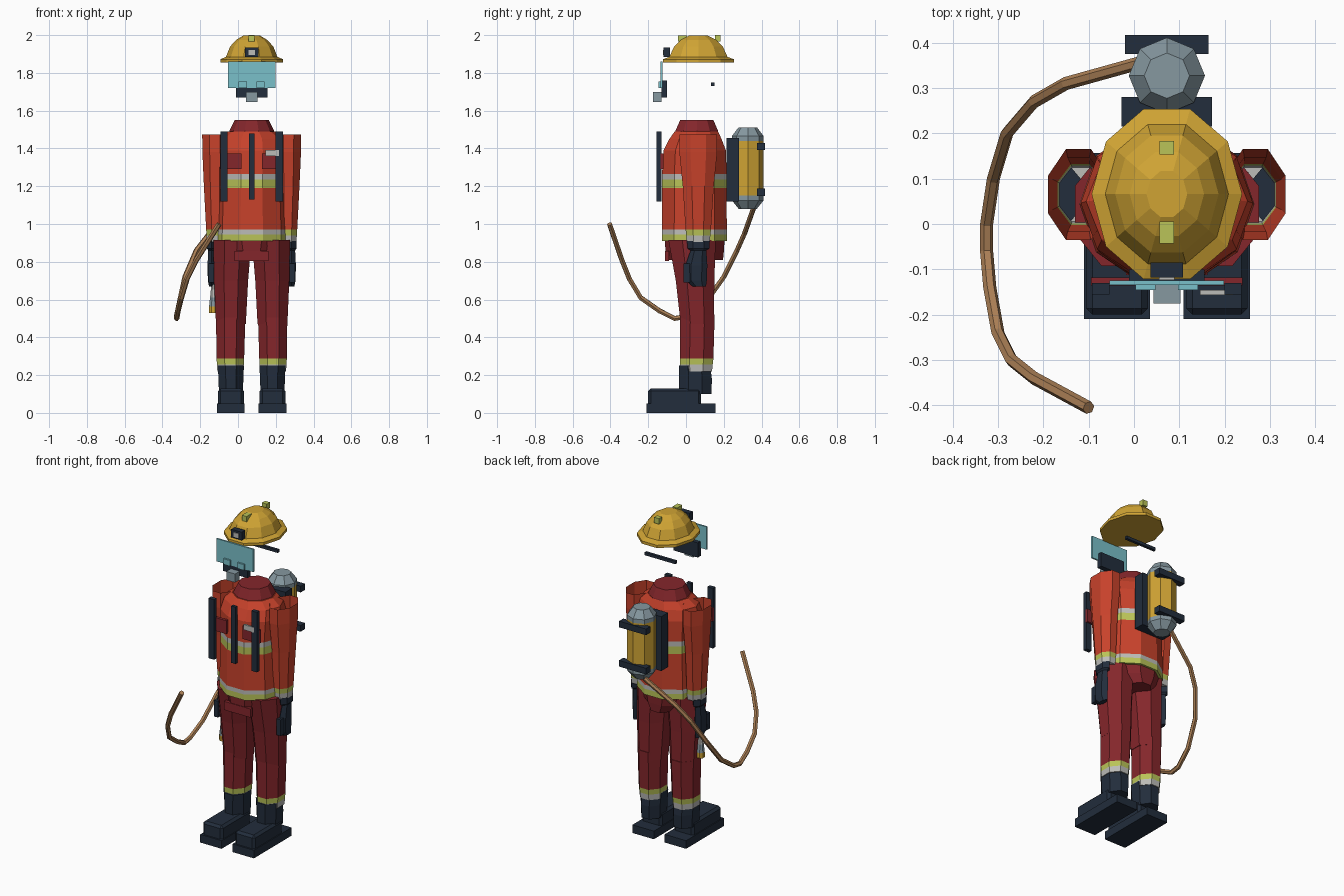
import bpy, bmesh, math

cube = bpy.data.objects.get("Cube")
if cube:
    bpy.data.objects.remove(cube, do_unlink=True)

C = 0.0725  # centre line of the body


def material(name, r, g, b):
    lin = [((v / 255 + 0.055) / 1.055) ** 2.4 for v in (r, g, b)] + [1]
    m = bpy.data.materials.new(name)
    m.use_nodes = True
    m.diffuse_color = lin
    m.node_tree.nodes["Principled BSDF"].inputs["Base Color"].default_value = lin
    return m


ORANGE = material("orange_red_cloth", 200, 66, 43)
RED = material("dark_red_cloth", 132, 38, 43)
NAVY = material("navy_rubber", 34, 45, 60)
YELLOW = material("yellow_shell", 208, 164, 52)
LIME = material("lime_reflector", 186, 196, 88)
SILVER = material("silver_reflector", 188, 188, 184)
STEEL = material("steel_grey", 134, 152, 160)
TEAL = material("teal_visor", 122, 192, 202)
BROWN = material("brown_hose", 172, 128, 86)


def finish(name, bm, mats):
    me = bpy.data.meshes.new(name)
    bm.to_mesh(me)
    bm.free()
    for m in mats:
        me.materials.append(m)
    ob = bpy.data.objects.new(name, me)
    bpy.context.collection.objects.link(ob)
    return ob


def box(name, x, y, z, mat, bevel=0):
    """Box from (min, max) pairs."""
    bm = bmesh.new()
    bmesh.ops.create_cube(bm, size=1)
    for v in bm.verts:
        v.co = [(a + b) / 2 + c * (b - a) for (a, b), c in zip((x, y, z), v.co)]
    ob = finish(name, bm, [mat])
    if bevel:
        mod = ob.modifiers.new("bevel", 'BEVEL')
        mod.width, mod.segments = bevel, 1
    return ob


def loft(name, rings, mats, n=8, turn=0.5, caps=(True, True)):
    """Rings (z, x, y, half_x, half_y) from bottom to top; one material, or one per band."""
    unit = [(math.cos(math.tau * (i + turn) / n), math.sin(math.tau * (i + turn) / n)) for i in range(n)]
    mx, my = max(u[0] for u in unit), max(u[1] for u in unit)
    if not isinstance(mats, list):
        mats = [mats] * (len(rings) - 1)
    slots = list(dict.fromkeys(mats))
    bm = bmesh.new()
    loops = [[bm.verts.new((x + u / mx * rx, y + v / my * ry, z)) for u, v in unit]
             for z, x, y, rx, ry in rings]
    for lo, hi, m in zip(loops, loops[1:], mats):
        for i in range(n):
            j = (i + 1) % n
            bm.faces.new((lo[i], lo[j], hi[j], hi[i])).material_index = slots.index(m)
    if caps[0]:
        bm.faces.new(loops[0][::-1]).material_index = slots.index(mats[0])
    if caps[1]:
        bm.faces.new(loops[-1]).material_index = slots.index(mats[-1])
    return finish(name, bm, slots)


def centred(half):
    return (C - half, C + half)


# Helmet with brim, lamp and top markers
loft("helmet", [(z, C, 0.066, r, r * 1.13) for z, r in
                ((1.855, 0.166), (1.872, 0.166), (1.885, 0.136), (1.94, 0.114), (1.975, 0.082), (1.997, 0.045))],
     YELLOW, n=10, turn=0)
box("helmet_lamp", centred(0.036), (-0.118, -0.085), (1.885, 1.935), NAVY)
box("lamp_lens", centred(0.017), (-0.123, -0.117), (1.895, 1.922), SILVER)
box("front_marker", centred(0.016), (-0.043, 0.005), (1.965, 1.998), LIME)
box("back_marker", centred(0.016), (0.153, 0.183), (1.965, 2.0), LIME)

# Face shield and breathing mask
box("visor", centred(0.126), (-0.135, -0.125), (1.72, 1.86), TEAL)
for s in (-1, 1):
    x = C + s * 0.047
    box("visor_tab", (x - 0.022, x + 0.022), (-0.146, -0.134), (1.72, 1.755), TEAL)
box("mask_body", centred(0.083), (-0.13, -0.1), (1.67, 1.76), NAVY)
box("mask_regulator", centred(0.03), (-0.175, -0.13), (1.645, 1.698), STEEL)
box("mask_strap", centred(0.105), (0.133, 0.15), (1.73, 1.748), NAVY)

# Jacket with reflective bands, collar and hips
loft("jacket", [(z, C, y, rx, ry) for z, y, rx, ry in
                ((0.91, 0.044, 0.193, 0.172), (0.945, 0.044, 0.193, 0.172), (0.97, 0.044, 0.192, 0.172),
                 (1.19, 0.044, 0.184, 0.171), (1.235, 0.044, 0.184, 0.171), (1.265, 0.044, 0.184, 0.171),
                 (1.39, 0.046, 0.19, 0.165), (1.45, 0.05, 0.178, 0.138), (1.49, 0.055, 0.125, 0.115))],
     [LIME, SILVER, ORANGE, LIME, SILVER, ORANGE, ORANGE, ORANGE], n=10, turn=0)
loft("collar", [(1.475, C, 0.057, 0.122, 0.115), (1.495, C, 0.057, 0.118, 0.112),
                (1.55, C, 0.057, 0.09, 0.088)], RED, n=10, turn=0)
loft("hips", [(0.81, C, 0.046, 0.095, 0.15), (0.86, C, 0.046, 0.15, 0.155), (0.92, C, 0.046, 0.175, 0.158)],
     RED, n=10, turn=0)
box("fly_panel", centred(0.09), (-0.112, -0.09), (0.805, 0.858), RED)

for s, side in ((-1, "right"), (1, "left")):
    # Sleeve, open at the top
    loft(side + "_sleeve", [(z, C + s * o, 0.065, rx, ry) for z, o, rx, ry in
                            ((0.905, 0.19, 0.047, 0.06), (0.94, 0.19, 0.049, 0.064), (0.97, 0.191, 0.05, 0.067),
                             (1.2, 0.195, 0.058, 0.082), (1.38, 0.195, 0.066, 0.1), (1.475, 0.195, 0.067, 0.1))],
         [SILVER, LIME, ORANGE, ORANGE, ORANGE], caps=(True, False))
    # Glove
    loft(side + "_glove", [(z, C + s * 0.212, y, rx, ry) for z, y, rx, ry in
                           ((0.67, 0.07, 0.014, 0.036), (0.70, 0.055, 0.02, 0.055), (0.78, 0.055, 0.022, 0.058),
                            (0.86, 0.066, 0.018, 0.042), (0.87, 0.066, 0.025, 0.058), (0.91, 0.066, 0.025, 0.06))],
         NAVY, n=6)
    box(side + "_thumb", tuple(sorted((C + s * 0.2, C + s * 0.228))), (-0.013, 0.02), (0.69, 0.79), NAVY)
    # Trouser leg with a step at the knee
    loft(side + "_thigh", [(0.47, C + s * 0.11, 0.06, 0.079, 0.088), (0.7, C + s * 0.109, 0.048, 0.09, 0.102),
                           (0.915, C + s * 0.102, 0.032, 0.101, 0.125)], RED)
    loft(side + "_shin", [(0.22, C + s * 0.113, 0.055, 0.069, 0.083), (0.255, C + s * 0.113, 0.055, 0.071, 0.086),
                          (0.287, C + s * 0.113, 0.056, 0.073, 0.089), (0.52, C + s * 0.111, 0.06, 0.078, 0.092)],
         [SILVER, LIME, RED])
    # Boot
    bx = C + s * 0.11
    loft(side + "_boot_shaft", [(0.1, bx, 0.05, 0.063, 0.085), (0.18, bx, 0.05, 0.066, 0.087),
                                (0.252, bx, 0.045, 0.069, 0.083)], NAVY)
    box(side + "_boot_foot", (bx - 0.068, bx + 0.068), (-0.2, 0.08), (0.03, 0.13), NAVY, 0.014)
    box(side + "_boot_sole", (bx - 0.073, bx + 0.073), (-0.21, 0.157), (0, 0.05), NAVY)
    # Chest strap and pocket
    sx = C + s * 0.146
    box(side + "_chest_strap", (sx - 0.019, sx + 0.019), (-0.155, -0.13), (1.12, 1.49), NAVY)
    box(side + "_pocket", tuple(sorted((C + s * 0.055, C + s * 0.167))), (-0.136, -0.118), (1.29, 1.372), RED)

box("zip_strip", centred(0.015), (-0.15, -0.13), (1.13, 1.48), NAVY)
box("chest_torch", (0.146, 0.218), (-0.157, -0.145), (1.36, 1.392), SILVER)

# Air tank on its back plate
TANK_Y = 0.327
box("back_plate", centred(0.1), (0.215, 0.28), (1.12, 1.455), NAVY)
loft("air_tank", [(z, C, TANK_Y, r, r) for z, r in
                  ((1.08, 0.048), (1.125, 0.084), (1.15, 0.084), (1.44, 0.084), (1.465, 0.084), (1.51, 0.05))],
     [STEEL, STEEL, YELLOW, STEEL, STEEL], turn=0)
for z in (1.168, 1.41):
    box("tank_band", centred(0.092), (0.375, 0.417), (z - 0.019, z + 0.019), NAVY)

# Nozzle held in the right hand
loft("nozzle", [(0.53, -0.131, 0.045, 0.022, 0.022), (0.562, -0.131, 0.045, 0.022, 0.022),
                (0.612, -0.131, 0.045, 0.017, 0.017), (0.68, -0.131, 0.045, 0.01, 0.01)],
     [YELLOW, STEEL, SILVER])

# Hose sweeping from the tank round the right side
path = [(0.03, 0.36, 1.09), (-0.15, 0.31, 0.95), (-0.22, 0.27, 0.86), (-0.28, 0.20, 0.72),
        (-0.31, 0.10, 0.58), (-0.325, 0.0, 0.51), (-0.325, -0.06, 0.5), (-0.318, -0.14, 0.54),
        (-0.3, -0.24, 0.61), (-0.27, -0.3, 0.71), (-0.22, -0.34, 0.81), (-0.1, -0.405, 1.0)]
curve = bpy.data.curves.new("hose", 'CURVE')
curve.dimensions = '3D'
curve.bevel_depth = 0.0145
curve.bevel_resolution = 1
curve.use_fill_caps = True
line = curve.splines.new('POLY')
line.points.add(len(path) - 1)
for p, co in zip(line.points, path):
    p.co = (*co, 1)
line.use_smooth = False
curve.materials.append(BROWN)
bpy.context.collection.objects.link(bpy.data.objects.new("hose", curve))
